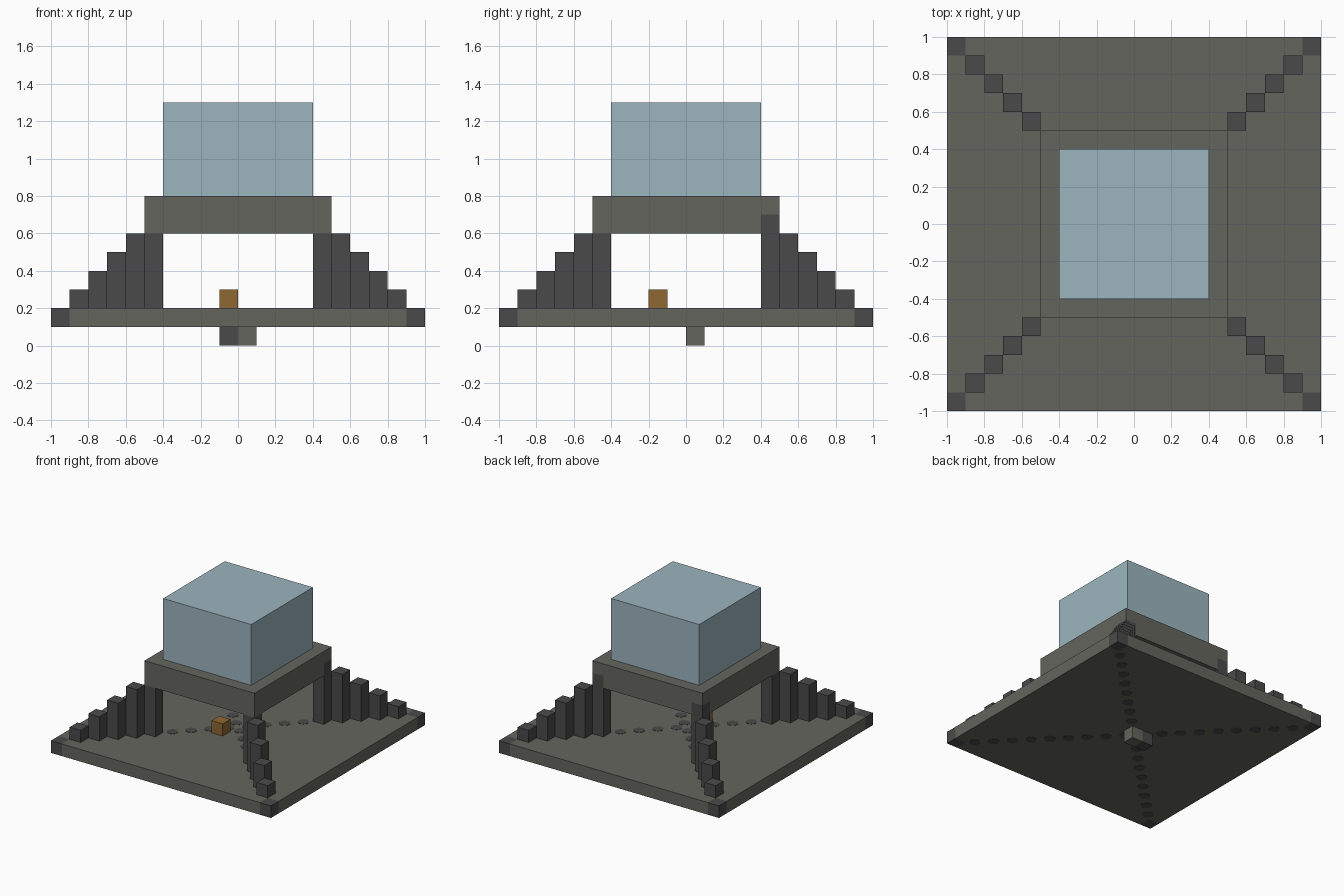
import bpy
import bmesh
from mathutils import Matrix, Vector

old = bpy.data.objects.get("Cube")
if old:
    bpy.data.objects.remove(old, do_unlink=True)


def linear(c):
    c /= 255
    return c / 12.92 if c <= 0.04045 else ((c + 0.055) / 1.055) ** 2.4


def material(name, *rgb):
    mat = bpy.data.materials.new(name)
    mat.use_nodes = True
    colour = [linear(c) for c in rgb] + [1]
    mat.diffuse_color = colour
    bsdf = next(n for n in mat.node_tree.nodes if n.type == 'BSDF_PRINCIPLED')
    bsdf.inputs["Base Color"].default_value = colour
    return mat


stone = material("grey stone", 101, 101, 94)
dark = material("dark stone", 74, 74, 74)
glass = material("pale blue", 156, 181, 190)
wood = material("brown wood", 142, 104, 50)


def add_box(bm, lo, hi):
    lo, hi = Vector(lo), Vector(hi)
    m = Matrix.Translation((lo + hi) / 2) @ Matrix.Diagonal((*(hi - lo), 1))
    bmesh.ops.create_cube(bm, size=1, matrix=m)


def finish(bm, name, *mats):
    mesh = bpy.data.meshes.new(name)
    bm.to_mesh(mesh)
    bm.free()
    for mat in mats:
        mesh.materials.append(mat)
    ob = bpy.data.objects.new(name, mesh)
    bpy.context.collection.objects.link(ob)
    return ob


def box(name, lo, hi, mat):
    bm = bmesh.new()
    add_box(bm, lo, hi)
    return finish(bm, name, mat)


def painted_slab(name, half, low, high, cuts, is_dark):
    """Square slab, cut along planes, with the faces chosen by a rule in dark stone."""
    bm = bmesh.new()
    add_box(bm, (-half, -half, low), (half, half, high))
    for axis, at in cuts:
        normal = Vector([i == axis for i in range(3)])
        bmesh.ops.bisect_plane(bm, geom=bm.verts[:] + bm.edges[:] + bm.faces[:],
                               plane_co=normal * at, plane_no=normal)
    for f in bm.faces:
        f.material_index = int(is_dark(f.calc_center_median()))
    return finish(bm, name, stone, dark)


# Ground slab with dark corner blocks
painted_slab("base_slab", 1, 0.1, 0.2,
             [(a, s * 0.9) for a in (0, 1) for s in (-1, 1)],
             lambda c: abs(c.x) > 0.9 and abs(c.y) > 0.9)

# Raised platform, the rear posts showing in its lower corners
painted_slab("platform", 0.5, 0.6, 0.8,
             [(0, -0.4), (0, 0.4), (1, 0.4), (2, 0.7)],
             lambda c: abs(c.x) > 0.4 and c.y > 0.4 and c.z < 0.7)

# Block on top
box("upper_block", (-0.4, -0.4, 0.8), (0.4, 0.4, 1.3), glass)

# Stepped buttress of square posts at each corner
tops = (0.6, 0.6, 0.5, 0.4, 0.3)
for sx, side in ((-1, "right"), (1, "left")):
    for sy, end in ((-1, "front"), (1, "back")):
        bm = bmesh.new()
        for i, top in enumerate(tops):
            d = 0.45 + i / 10
            add_box(bm, (sx * d - 0.05, sy * d - 0.05, 0.2),
                    (sx * d + 0.05, sy * d + 0.05, top))
        finish(bm, f"{end}_{side}_buttress", dark)

# Dark spots along both diagonals: inner ones on the floor, all of them underneath
bm = bmesh.new()
for sx in (-1, 1):
    for sy in (-1, 1):
        for i in range(9):
            d = 0.05 + i / 10
            for z in (0.2, 0.1):
                if z == 0.1 or d < 0.4:
                    bmesh.ops.create_cone(
                        bm, cap_ends=True, segments=10, radius1=0.043, radius2=0.043,
                        depth=0.004, matrix=Matrix.Translation((sx * d, sy * d, z)))
finish(bm, "diagonal_spots", dark)

# Small crate on the floor
box("crate", (-0.1, -0.2, 0.2), (0, -0.1, 0.3), wood)

# Pair of small blocks under the slab
box("foot_dark", (-0.1, 0, 0), (0, 0.1, 0.1), dark)
box("foot_grey", (0, 0, 0), (0.1, 0.1, 0.1), stone)
